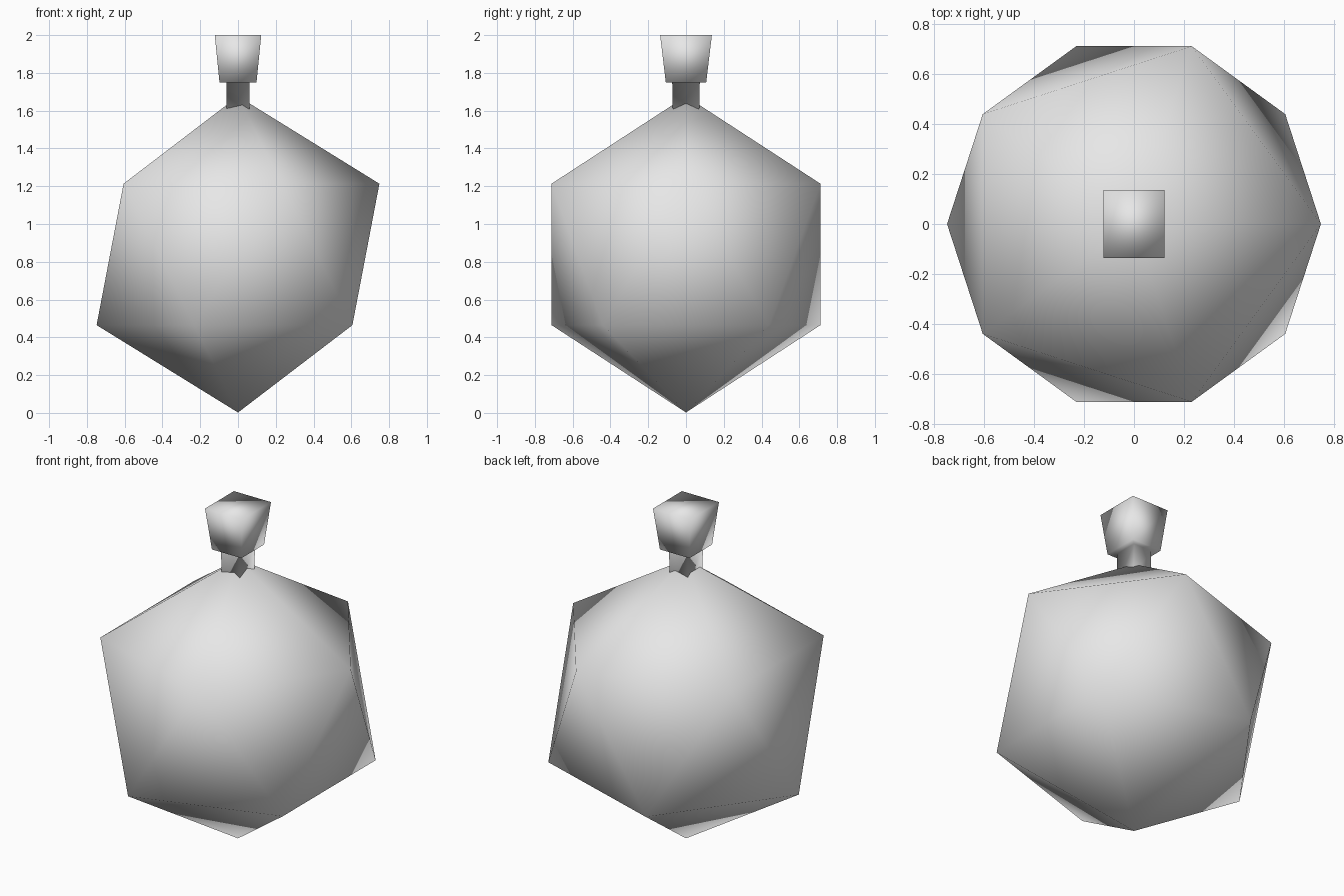
import bpy
import bmesh

cube = bpy.data.objects.get("Cube")
if cube:
    bpy.data.objects.remove(cube, do_unlink=True)

grey = bpy.data.materials.new("plain_grey")
grey.use_nodes = True
grey.diffuse_color = (0.8, 0.8, 0.8, 1)
grey.node_tree.nodes["Principled BSDF"].inputs["Base Color"].default_value = (0.8, 0.8, 0.8, 1)


def add_part(name, bm):
    """Turn a bmesh into a smooth shaded grey object."""
    bmesh.ops.recalc_face_normals(bm, faces=bm.faces)
    for face in bm.faces:
        face.smooth = True
    mesh = bpy.data.meshes.new(name)
    bm.to_mesh(mesh)
    bm.free()
    mesh.materials.append(grey)
    obj = bpy.data.objects.new(name, mesh)
    bpy.context.collection.objects.link(obj)
    return obj


# Faceted round body: a twenty-sided ball with a point at the top and bottom
RADIUS = 0.837
bm = bmesh.new()
bmesh.ops.create_icosphere(bm, subdivisions=1, radius=RADIUS)
body = add_part("flask_body", bm)
body.location.z = RADIUS + 0.002

# Neck and flared stopper: rectangular sections as (half width, half depth, height)
sections = [
    (0.061, 0.069, 1.56),
    (0.061, 0.073, 1.75),
    (0.098, 0.107, 1.75),
    (0.123, 0.137, 2.0),
]
bm = bmesh.new()
rings = []
for w, d, z in sections:
    corners = [(-w, -d), (w, -d), (w, d), (-w, d)]
    rings.append([bm.verts.new((x, y, z)) for x, y in corners])
for low, high in zip(rings, rings[1:]):
    for i in range(4):
        j = (i + 1) % 4
        bm.faces.new((low[i], low[j], high[j], high[i]))
bm.faces.new(rings[0][::-1])
bm.faces.new(rings[-1])
add_part("neck_and_stopper", bm)
